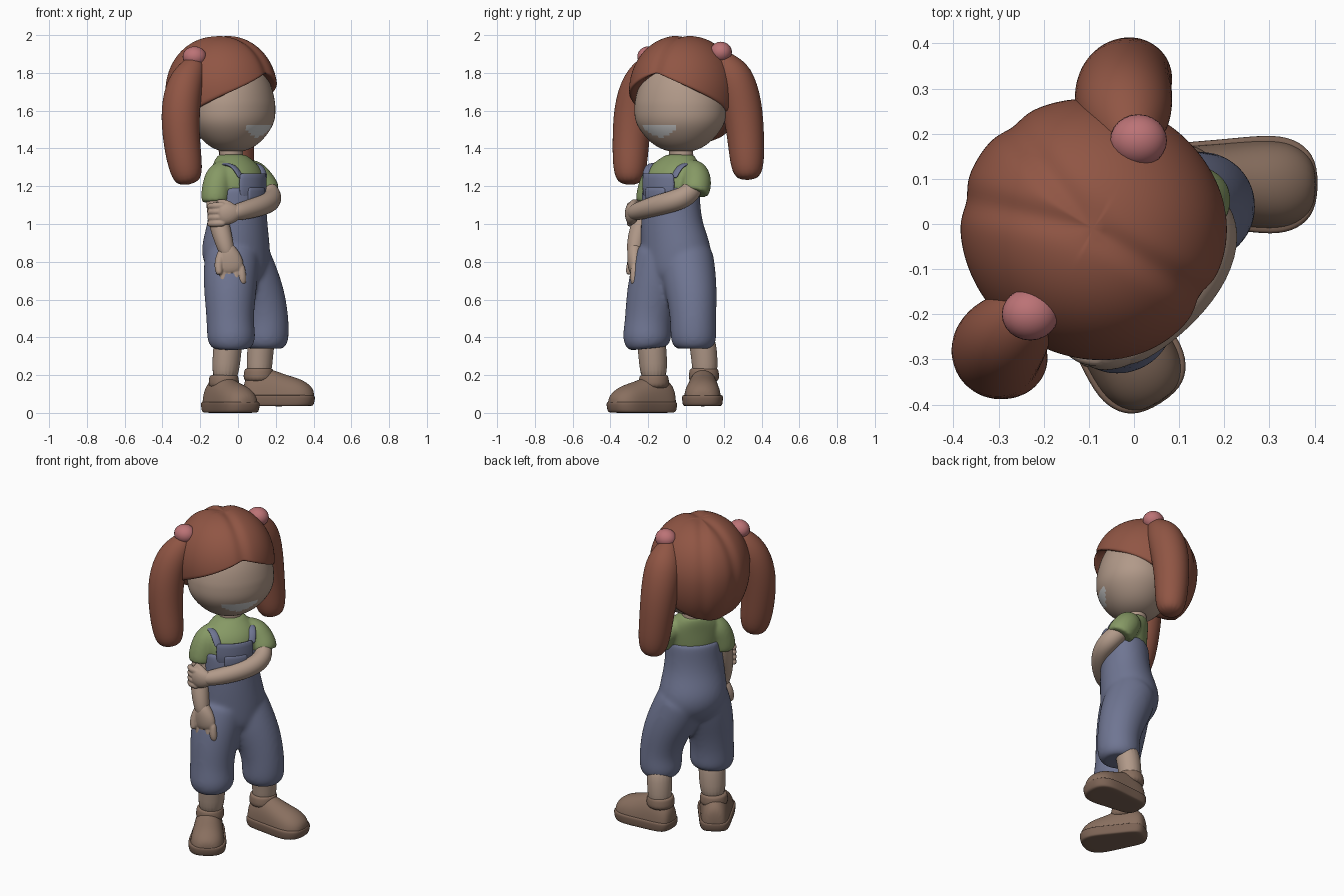
import bpy, bmesh
from math import sin, cos, pi, acos, radians, exp
from mathutils import Vector as V

if "Cube" in bpy.data.objects:
    bpy.data.objects.remove(bpy.data.objects["Cube"])


def mat(name, *c):
    m = bpy.data.materials.new(name)
    m.diffuse_color = (*c, 1)
    m.use_nodes = True
    m.node_tree.nodes["Principled BSDF"].inputs["Base Color"].default_value = m.diffuse_color
    return m


HAIR, SKIN = mat("hair", .28, .092, .058), mat("skin", .44, .32, .25)
DENIM, GREEN = mat("denim", .16, .18, .29), mat("green", .24, .32, .13)
SHOE, SOLE = mat("shoe", .25, .16, .115), mat("sole", .2, .125, .09)
PINK, PALE = mat("pink", .5, .17, .18), mat("pale", .6, .6, .6)
HEAD_YAW, BODY_YAW = radians(58), radians(50)


def place(lat, front, z, c=(0, 0), yaw=BODY_YAW):
    """Point from sideways / forward offsets in a turned frame."""
    return V((c[0] + lat * cos(yaw) + front * sin(yaw), c[1] + lat * sin(yaw) - front * cos(yaw), z))


def loft(name, rings, m, sub=2):
    bm = bmesh.new()
    vs = [[bm.verts.new(p) for p in r] for r in rings]
    n = len(vs[0])
    for a, b in zip(vs, vs[1:]):
        for i in range(n):
            bm.faces.new((a[i], a[(i + 1) % n], b[(i + 1) % n], b[i]))
    bm.faces.new(vs[0])
    bm.faces.new(vs[-1])
    bmesh.ops.recalc_face_normals(bm, faces=bm.faces)
    for f in bm.faces:
        f.smooth = True
    me = bpy.data.meshes.new(name)
    bm.to_mesh(me)
    bm.free()
    ob = bpy.data.objects.new(name, me)
    bpy.context.collection.objects.link(ob)
    me.materials.append(m)
    if sub:
        mod = ob.modifiers.new("smooth", 'SUBSURF')
        mod.levels = mod.render_levels = sub
    return ob


def stack(name, rows, m, yaw=BODY_YAW, n=20):
    """Loft of level ellipses: x, y, z, half width, half depth."""
    return loft(name, [[place(w * cos(i * 2 * pi / n), d * sin(i * 2 * pi / n), z, (x, y), yaw)
                        for i in range(n)] for x, y, z, w, d in rows], m)


SIDE, UP = place(1, 0, 0), V((0, 0, 1))


def tube(name, pts, m, ref=SIDE, n=14, round_ends=True):
    """Limb through points x, y, z, a, b with rounded or flat ends."""
    pts = [(V(p[:3]), p[3], p[-1]) for p in pts]
    rings = []

    def ring(c, t, a, b):
        s = (ref - t * ref.dot(t)).normalized()
        k = t.cross(s)
        rings.append([c + s * a * cos(i * 2 * pi / n) + k * b * sin(i * 2 * pi / n) for i in range(n)])
    for j, (c, a, b) in enumerate(pts):
        t = (pts[min(j + 1, len(pts) - 1)][0] - pts[max(j - 1, 0)][0]).normalized()
        o = t * min(a, b) * (.7 if round_ends else 0)
        q = .6 if round_ends else .93
        if j == 0:
            ring(c - o, t, a * q, b * q)
        ring(c, t, a, b)
        if j == len(pts) - 1:
            ring(c + o, t, a * q, b * q)
    return loft(name, rings, m)


def fuse(name, obs, voxel, steps):
    """Melt overlapping parts into one soft skin."""
    bpy.ops.object.select_all(action='DESELECT')
    for o in obs:
        o.select_set(True)
    bpy.context.view_layer.objects.active = obs[0]
    bpy.ops.object.convert(target='MESH')
    bpy.ops.object.join()
    ob = bpy.context.object
    ob.name = name
    r = ob.modifiers.new("fuse", 'REMESH')
    r.mode, r.voxel_size, r.use_smooth_shade = 'VOXEL', voxel, True
    s = ob.modifiers.new("soften", 'SMOOTH')
    s.factor, s.iterations = .5, steps


def ball(name, c, r, m):
    bpy.ops.mesh.primitive_uv_sphere_add(segments=24, ring_count=16, location=c)
    ob = bpy.context.object
    ob.name, ob.scale = name, r
    ob.data.materials.append(m)
    bpy.ops.object.shade_smooth()


# head with full cheeks and a pale mouth patch
rings, n = [], 64
for j in range(1, 48):
    p = pi * j / 48
    cz = cos(p)
    k = sin(p) ** .88 * (1 + .05 * exp(-((cz + .4) / .3) ** 2)) * (1 - .1 * max(cz, 0))
    rings.append([place(.248 * k * cos(i * 2 * pi / n), .215 * k * sin(i * 2 * pi / n), 1.64 + .26 * cz,
                        (-.03, -.03), HEAD_YAW) for i in range(n)])
head = loft("head", rings, SKIN, 0)
head.data.materials.append(PALE)
for f in head.data.polygons:
    c = f.center - V((-.03, -.03, 0))
    lat, fr = c.dot(place(1, 0, 0, yaw=HEAD_YAW)), c.dot(place(0, 1, 0, yaw=HEAD_YAW))
    if fr > 0 and abs(lat + .02) < .1 and 1.46 + 4 * (lat + .02) ** 2 < c.z < 1.53:
        f.material_index = 1

# hair cap with peaked fringe, parting and strand grooves
n, cols = 72, []
hc, hz = (-.088, -.012), 1.70
for i in range(n):
    a = 2 * pi * i / n
    t = min(i, n - i) / (n / 4)
    rim = 1.80 - .2 * t ** 1.1 if t < 1 else 1.60 + .17 * cos(a)
    pm = acos((rim - hz) / (.3 if rim > hz else .36))
    col = []
    for j in range(1, 25):
        p = pm * j / 24
        r = sin(p) ** .9
        z = hz + cos(p) * (.3 if cos(p) > 0 else .36)
        x, y = .285 * r * sin(a), .303 * r * cos(a)
        g = exp(-(x / .03) ** 2) if y > 0 else exp(-((abs(x) - .1 * r) / .028) ** 2)
        s = 1 - .04 * g * min(1, r * 2)
        col.append(place(x * s, y * s, z - .012 * g * max(0, cos(p)), hc, HEAD_YAW))
    col.append(place(x * .88, y * .88, z + .004, hc, HEAD_YAW))
    col.append(place(x * .6, y * .6, z + .05, hc, HEAD_YAW))
    cols.append(col)
loft("hair_cap", [list(r) for r in zip(*cols)], HAIR, 1)

# pigtails and hair ties
tube("pigtail_right", [(-.235, -.205, 1.83, .07), (-.28, -.245, 1.75, .1), (-.308, -.28, 1.61, .108),
                       (-.3, -.293, 1.43, .1), (-.272, -.298, 1.27, .092)], HAIR)
tube("pigtail_left", [(-.01, .19, 1.86, .07), (-.022, .25, 1.79, .113), (-.025, .298, 1.63, .112),
                      (-.015, .318, 1.45, .1), (0, .325, 1.295, .092)], HAIR)
ball("hair_tie_right", (-.23, -.2, 1.885), (.063, .058, .055), PINK)
ball("hair_tie_left", (.01, .185, 1.91), (.063, .058, .055), PINK)

# neck, shirt, sleeves
stack("neck", [(-.035, -.02, 1.28, .07, .065), (-.035, -.025, 1.36, .065, .06), (-.035, -.03, 1.46, .07, .065)], SKIN)
shirt = [
    stack("shirt", [(0, -.08, 1.12, .15, .12), (0, -.08, 1.2, .16, .127), (-.005, -.07, 1.28, .165, .12),
                    (-.02, -.05, 1.33, .125, .1), (-.03, -.035, 1.36, .085, .078), (-.032, -.03, 1.37, .07, .065)], GREEN),
    tube("sleeve_right", [(-.07, -.12, 1.29, .06), (-.1, -.155, 1.255, .077), (-.115, -.178, 1.2, .078),
                          (-.12, -.19, 1.14, .079), (-.12, -.192, 1.115, .072)], GREEN, round_ends=False),
    tube("sleeve_left", [(.04, .02, 1.29, .06), (.08, .05, 1.27, .077), (.115, .058, 1.225, .081),
                         (.145, .05, 1.18, .08), (.15, .047, 1.165, .073)], GREEN, V((0, 1, 0)), round_ends=False)]
fuse("shirt", shirt, .009, 5)

# overalls: body and trouser legs in one skin
overalls = [
    stack("body", [(0, -.08, 1.2, .15, .12), (0, -.08, 1.195, .168, .138), (0, -.08, 1.1, .168, .14),
                   (-.003, -.075, 1.0, .176, .15), (-.012, -.055, .9, .198, .17), (-.01, -.05, .81, .203, .17),
                   (.01, -.055, .73, .17, .145), (.03, -.06, .68, .09, .09)], DENIM),
    tube("leg_right", [(-.03, -.115, .84, .15), (-.04, -.155, .72, .15), (-.042, -.185, .6, .138), (-.042, -.2, .48, .127),
                       (-.035, -.207, .4, .134), (-.035, -.207, .36, .122), (-.035, -.205, .34, .1)], DENIM, round_ends=False),
    tube("leg_left", [(.02, .0, .84, .148), (.07, .015, .72, .15), (.125, .034, .6, .135), (.15, .038, .48, .124),
                      (.147, .04, .4, .127), (.147, .042, .36, .115), (.147, .042, .34, .095)], DENIM, round_ends=False)]
fuse("overalls", overalls, .011, 12)


# bib, pocket, straps
def panel(name, a0, z0, z1, grow):
    rings = []
    for j in range(9):
        a = radians(90 - a0 + 2 * a0 * j / 8)
        rings.append([place((.166 + g) * cos(a), (.134 + g) * sin(a), z, (0, -.08))
                      for z, g in ((z0, grow), (z1 - .01, grow), (z1, grow - .004), (z1, grow - .02), (z0, grow - .02))])
    loft(name, rings, DENIM, 1)


panel("bib", 42, 1.13, 1.27, .006)
panel("bib_pocket", 24, 1.11, 1.195, .01)
for s, side in ((-1, "right"), (1, "left")):
    path = [(.1, .106, 1.25), (.11, .082, 1.297), (.115, .04, 1.318), (.12, -.02, 1.312)]
    tube("strap_" + side, [(*place(s * u, f, z, (-.005, -.07)), .022, .009) for u, f, z in path], DENIM)

# shins
stack("shin_right", [(-.045, -.19, .44, .08, .08), (-.06, -.175, .3, .078, .074), (-.07, -.17, .15, .072, .07)], SKIN)
stack("shin_left", [(.13, .075, .44, .077, .075), (.115, .1, .3, .072, .068), (.11, .1, .15, .067, .065)], SKIN)

# shoes: t along length, half width, height
STATIONS = [(.02, .045, .12), (.08, .075, .17), (.24, .086, .205), (.42, .092, .198), (.58, .1, .17),
            (.78, .106, .15), (.91, .085, .12), (.985, .045, .085)]


def shoe(side, heel, toe, base, ankle):
    h, d = V((*heel, base)), V((*toe, base)) - V((*heel, base))
    s = d.cross(UP).normalized()
    loft("shoe_upper_" + side, [[h + d * t + s * w * .97 * cos(u) + UP * (.035 + (z - .035) * max(sin(u), 0) ** .8)
                                 for u in (i * pi / 8 for i in range(16))] for t, w, z in STATIONS], SHOE)
    edge = [(t, w) for t, w, z in STATIONS] + [(t, -w) for t, w, z in reversed(STATIONS)]
    loft("shoe_sole_" + side, [[h + d * (.5 + (t - .5) * k) + s * w * k * 1.03 + UP * z for t, w in edge]
                               for z, k in ((0, .9), (.003, .99), (.045, 1.03), (.058, 1.01), (.06, .9))], SOLE)
    x, y = ankle
    stack("shoe_collar_" + side, [(x, y, base + z, r, r) for z, r in ((.12, .086), (.175, .08), (.195, .077), (.203, .066))], SHOE)


shoe("right", (-.15, -.065), (.06, -.4), 0, (-.075, -.17))
shoe("left", (.02, .093), (.41, .085), .035, (.11, .095))

# right arm hanging, hand with fingers
tube("arm_right", [(-.12, -.185, 1.18, .054), (-.112, -.21, 1.08, .056), (-.1, -.235, 1.0, .056),
                   (-.078, -.262, .92, .051), (-.058, -.272, .85, .044)], SKIN)
hand = [tube("palm", [(-.056, -.27, .87, .045, .04), (-.046, -.272, .82, .07, .042), (-.036, -.27, .76, .074, .038)],
             SKIN, V((1, 0, 0)))]
for i in range(4):
    x = -.082 + i * .033
    hand.append(tube("finger", [(x, -.272, .77, .023), (x + .006, -.276, .71, .0235),
                                (x + .006, -.27, (.68, .666, .668, .69)[i], .022)], SKIN, SIDE, 10))
hand.append(tube("thumb", [(-.085, -.275, .85, .026), (-.105, -.29, .79, .025), (-.1, -.3, .745, .021)], SKIN, n=10))
fuse("hand_right", hand, .005, 2)

# left arm folded across, hand holding the other arm
tube("arm_left", [(.11, .05, 1.23, .054), (.16, .03, 1.17, .057), (.182, -.02, 1.135, .059), (.16, -.1, 1.112, .058),
                  (.1, -.18, 1.09, .055), (.03, -.245, 1.07, .049), (-.02, -.275, 1.06, .045)], SKIN, V((.5, -.3, 1)))
hand = [tube("palm", [(-.01, -.275, 1.06, .047, .037), (-.05, -.29, 1.056, .063, .036), (-.085, -.293, 1.053, .06, .032)],
             SKIN, UP)]
for i in range(4):
    z = 1.098 - i * .031
    hand.append(tube("finger", [(-.08, -.298, z, .02), (-.123, -.292, z - .002, .02), (-.15, -.262, z - .004, .018)],
                     SKIN, UP, n=10))
hand.append(tube("thumb", [(-.03, -.285, 1.09, .022), (-.07, -.28, 1.112, .021), (-.1, -.265, 1.116, .018)], SKIN, UP, n=10))
fuse("hand_left", hand, .005, 2)
